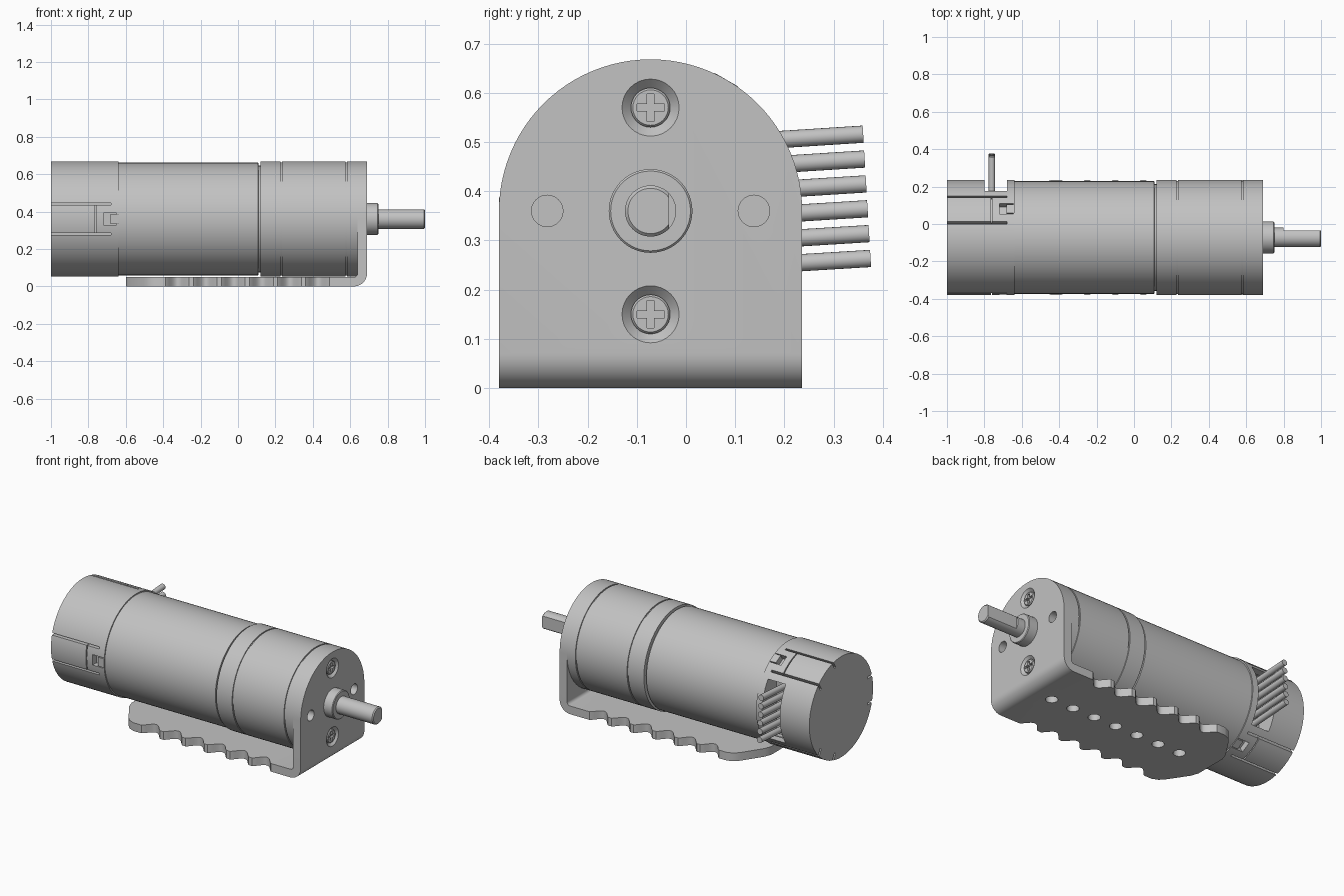
import bpy, bmesh
from math import pi, sin, cos, radians
from mathutils import Matrix, Vector

if "Cube" in bpy.data.objects:
    bpy.data.objects.remove(bpy.data.objects["Cube"])

AY, AZ, R = -0.072, 0.36, 0.308      # motor axis and outer radius
AXIS = Matrix.Translation((0, AY, AZ))

grey = bpy.data.materials.new("plain_grey")
grey.use_nodes = True
grey.diffuse_color = (0.54, 0.54, 0.54, 1)
grey.node_tree.nodes["Principled BSDF"].inputs["Base Color"].default_value = (0.54, 0.54, 0.54, 1)


def finish(name, bm):
    bmesh.ops.recalc_face_normals(bm, faces=bm.faces)
    me = bpy.data.meshes.new(name)
    bm.to_mesh(me)
    bm.free()
    me.materials.append(grey)
    ob = bpy.data.objects.new(name, me)
    bpy.context.collection.objects.link(ob)
    return ob


def revolve(name, profile, y=AY, z=AZ, seg=96):
    """Solid of revolution about a line along x; profile is (x, radius)."""
    bm = bmesh.new()
    rings = [[bm.verts.new((x, y + r * cos(2 * pi * i / seg), z + r * sin(2 * pi * i / seg)))
              for i in range(seg)] for x, r in profile]
    for a, b in zip(rings, rings[1:]):
        for i in range(seg):
            j = (i + 1) % seg
            bm.faces.new((a[i], a[j], b[j], b[i]))
    bm.faces.new(rings[0])
    bm.faces.new(rings[-1])
    return finish(name, bm)


def extrude(name, pts, axis, lo, hi):
    """Prism from a 2D outline pushed along one axis."""
    place = {"x": lambda a, b, h: (h, a, b), "y": lambda a, b, h: (a, h, b),
             "z": lambda a, b, h: (a, b, h)}[axis]
    bm = bmesh.new()
    low = [bm.verts.new(place(a, b, lo)) for a, b in pts]
    high = [bm.verts.new(place(a, b, hi)) for a, b in pts]
    n = len(pts)
    bm.faces.new(low)
    bm.faces.new(high)
    for i in range(n):
        j = (i + 1) % n
        bm.faces.new((low[i], low[j], high[j], high[i]))
    return finish(name, bm)


def box(name, x0, x1, r0, r1, t0, t1, angle=0):
    """Box by x, radial and tangential range, turned about the motor axis."""
    bm = bmesh.new()
    bmesh.ops.create_cube(bm, size=1)
    size = Matrix.Diagonal((x1 - x0, r1 - r0, t1 - t0, 1))
    mid = Matrix.Translation(((x0 + x1) / 2, (r0 + r1) / 2, (t0 + t1) / 2))
    bm.transform(AXIS @ Matrix.Rotation(radians(angle), 4, "X") @ mid @ size)
    return finish(name, bm)


def cut(ob, tool, op="DIFFERENCE"):
    tool.hide_render = True
    mod = ob.modifiers.new("cut", "BOOLEAN")
    mod.object, mod.operation, mod.solver = tool, op, "EXACT"
    bpy.context.view_layer.objects.active = ob
    bpy.ops.object.modifier_apply(modifier=mod.name)
    bpy.data.objects.remove(tool)


def arc(cx, cy, r, a0, a1, n):
    return [(cx + r * cos(radians(a0 + (a1 - a0) * i / n)),
             cy + r * sin(radians(a0 + (a1 - a0) * i / n))) for i in range(n + 1)]


parts = []

# L-shaped bracket: bent strip trimmed to its plan and face outlines
strip = ([(-0.6, 0.0)] + arc(0.62, 0.07, 0.07, -90, 0, 10) + [(0.69, 0.68), (0.64, 0.68)]
         + arc(0.62, 0.07, 0.02, 0, -90, 5) + [(-0.6, 0.05)])
bracket = extrude("bracket", strip, "y", AY - R, AY + R)

PITCH, FIRST = 0.15, -0.325
edge = [(-0.61, 0.0), (-0.6, 0.1), (-0.585, 0.145), (-0.505, 0.265), (-0.48, 0.292), (-0.44, R + 0.001)]
for k in range(6):                    # scalloped edge
    for i in range(13):
        t = i / 12
        depth = 0.055 * (0.5 - 0.5 * cos(2 * pi * t)) ** 0.7
        edge.append((FIRST + PITCH * k + 0.13 * (t - 0.5), R + 0.001 - depth))
edge += [(0.7, R + 0.001)]
plan = [(x, AY + y) for x, y in edge] + [(x, AY - y) for x, y in reversed(edge[1:])]
cut(bracket, extrude("plan_trim", plan, "z", -0.1, 0.8), "INTERSECT")

face = [(AY - R - 0.01, -0.01), (AY + R + 0.01, -0.01), (AY + R + 0.01, AZ)]
face += arc(AY, AZ, R, 0, 180, 48) + [(AY - R - 0.01, AZ)]
cut(bracket, extrude("face_trim", face, "x", -0.7, 0.8), "INTERSECT")

for k in range(7):                    # row of base holes
    cut(bracket, extrude("base_hole", arc(0.52 - PITCH * k, AY, 0.034, 0, 345, 23), "z", -0.05, 0.1))
for side in (-1, 1):                  # open mounting holes and screw countersinks
    cut(bracket, revolve("mount_hole", [(0.6, 0.032), (0.75, 0.032)], y=AY + 0.21 * side, seg=32))
    z = AZ + 0.21 * side
    cut(bracket, revolve("countersink", [(0.668, 0.036), (0.69, 0.058), (0.72, 0.088)], z=z, seg=32))
    screw = revolve("screw_upper" if side > 0 else "screw_lower",
                    [(0.65, 0.04), (0.679, 0.04), (0.684, 0.036)], z=z, seg=32)
    for w, h in ((0.028, 0.007), (0.007, 0.028)):
        cut(screw, box("cross", 0.664, 0.7, -w, w, 0.21 * side - h, 0.21 * side + h))
    parts.append(screw)
parts.append(bracket)

# Gearbox with two thin seams
g = R - 0.006
gear_profile = [(0.12, R)]
for x in (0.23, 0.58):
    gear_profile += [(x - 0.004, R), (x - 0.004, g), (x + 0.004, g), (x + 0.004, R)]
parts.append(revolve("gearbox", gear_profile + [(0.641, R)]))

# Motor can
parts.append(revolve("motor_can", [(-0.65, 0.2), (-0.65, 0.301), (0.108, 0.301),
                                   (0.11, 0.285), (0.13, 0.285)]))

# Rear cap with wire opening and three slotted clip tabs
cap = revolve("rear_cap", [(-1, R), (-0.64, R)])
cut(cap, box("wire_opening", -0.8, -0.68, 0.17, 0.4, -0.18, 0.18))
for n, a in enumerate((60, 180, 300)):
    for s in (-1, 1):
        cut(cap, box("tab_slot", -1.01, -0.68, 0.255, 0.4, 0.08 * s - 0.006, 0.08 * s + 0.006, a))
    cut(cap, box("tab_end", -0.764, -0.758, 0.285, 0.4, -0.075, 0.075, a))
    cut(cap, box("clip_pocket", -0.72, -0.645, 0.27, 0.4, -0.032, 0.032, a))
    parts.append(box("clip_%d" % (n + 1), -0.682, -0.64, 0.26, R, -0.027, 0.027, a))
parts.append(cap)

# Output boss and D-shaft
parts.append(revolve("shaft_boss", [(0.63, 0.085), (0.746, 0.085), (0.75, 0.081)], seg=64))
shaft = revolve("output_shaft", [(0.7, 0.052), (0.994, 0.052), (1.0, 0.046)], seg=48)
cut(shaft, box("shaft_flat", 0.8, 1.1, 0.037, 0.2, -0.1, 0.1))
parts.append(shaft)

# Six lead wires
for k in range(6):
    start = Vector((-0.76, 0.08, 0.498 - 0.0505 * k))
    end = Vector((-0.76, 0.36 + 0.003 * k, 0.516 - 0.0505 * k))
    way = end - start
    bm = bmesh.new()
    bmesh.ops.create_cone(bm, cap_ends=True, segments=20, radius1=0.0175, radius2=0.0175, depth=way.length)
    bm.transform(Matrix.Translation((start + end) / 2) @ way.to_track_quat("Z", "Y").to_matrix().to_4x4())
    parts.append(finish("wire_%d" % (k + 1), bm))

# Smooth curved faces, keep hard edges
bpy.ops.object.select_all(action="DESELECT")
for ob in parts:
    ob.select_set(True)
bpy.context.view_layer.objects.active = parts[0]
bpy.ops.object.shade_smooth_by_angle(angle=radians(30))
